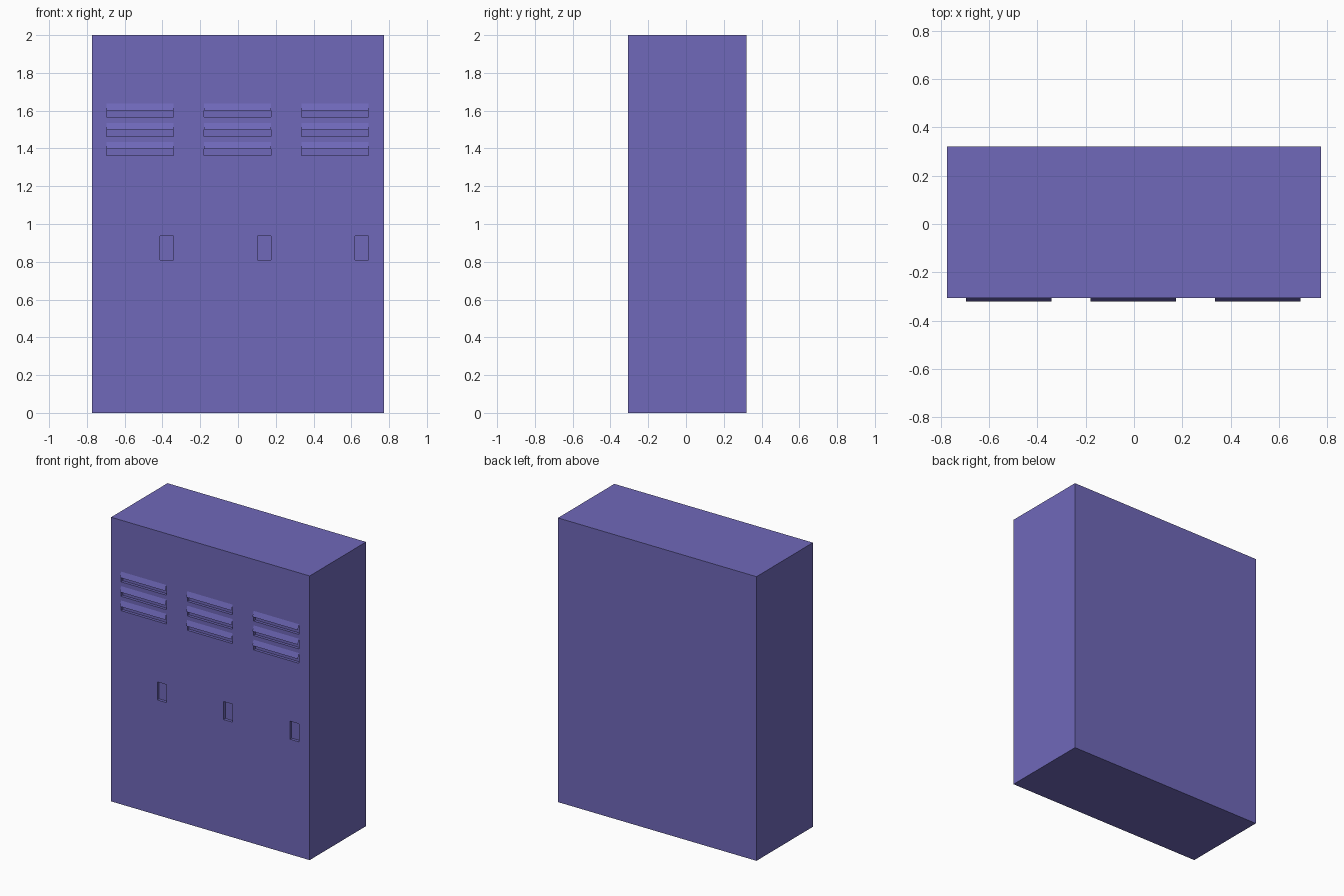
import bpy, bmesh
from mathutils import Matrix, Vector

if "Cube" in bpy.data.objects:
    bpy.data.objects.remove(bpy.data.objects["Cube"])

W, FRONT, BACK, H = 1.546, -0.307, 0.32, 2.0
LIP = -0.32                       # how far the vent hoods flare out
PITCH = 0.516                     # door spacing
VENT_TOPS = (1.638, 1.536, 1.435)

mat = bpy.data.materials.new("purple_paint")
mat.diffuse_color = (0.16, 0.14, 0.49, 1)
mat.use_nodes = True
mat.node_tree.nodes["Principled BSDF"].inputs["Base Color"].default_value = mat.diffuse_color


def add_box(bm, x0, x1, y0, y1, z0, z1):
    size = Vector((x1 - x0, y1 - y0, z1 - z0))
    mid = Vector((x0 + x1, y0 + y1, z0 + z1)) / 2
    bmesh.ops.create_cube(bm, size=1, matrix=Matrix.Translation(mid) @ Matrix.Diagonal(size.to_4d()))


def make_object(name, bm):
    mesh = bpy.data.meshes.new(name)
    bm.to_mesh(mesh)
    bm.free()
    mesh.materials.append(mat)
    obj = bpy.data.objects.new(name, mesh)
    bpy.context.collection.objects.link(obj)
    return obj


# Cabinet body
bm = bmesh.new()
add_box(bm, -W / 2, W / 2, FRONT, BACK, 0, H)
body = make_object("locker_body", bm)

# Cutter for handle pockets and vent slots, plus the flared vent hoods
cut = bmesh.new()
hoods = bmesh.new()
for i in (-1, 0, 1):
    right = i * PITCH + 0.174
    left = right - 0.354
    add_box(cut, right - 0.071, right, FRONT - 0.05, FRONT + 0.02, 0.81, 0.937)
    for top in VENT_TOPS:
        add_box(cut, left, right, FRONT - 0.05, FRONT + 0.02, top - 0.072, top)
        corners = ((left, FRONT, top), (left, LIP, top - 0.037),
                   (right, LIP, top - 0.037), (right, FRONT, top))
        hoods.faces.new([hoods.verts.new(c) for c in corners])

cutter = make_object("pocket_cutter", cut)
cutter.hide_render = True
make_object("vent_hoods", hoods)

# Carve the pockets and discard the cutter
mod = body.modifiers.new("pockets", "BOOLEAN")
mod.operation = "DIFFERENCE"
mod.solver = "EXACT"
mod.object = cutter
bpy.context.view_layer.objects.active = body
bpy.ops.object.modifier_apply(modifier=mod.name)
bpy.data.objects.remove(cutter)
